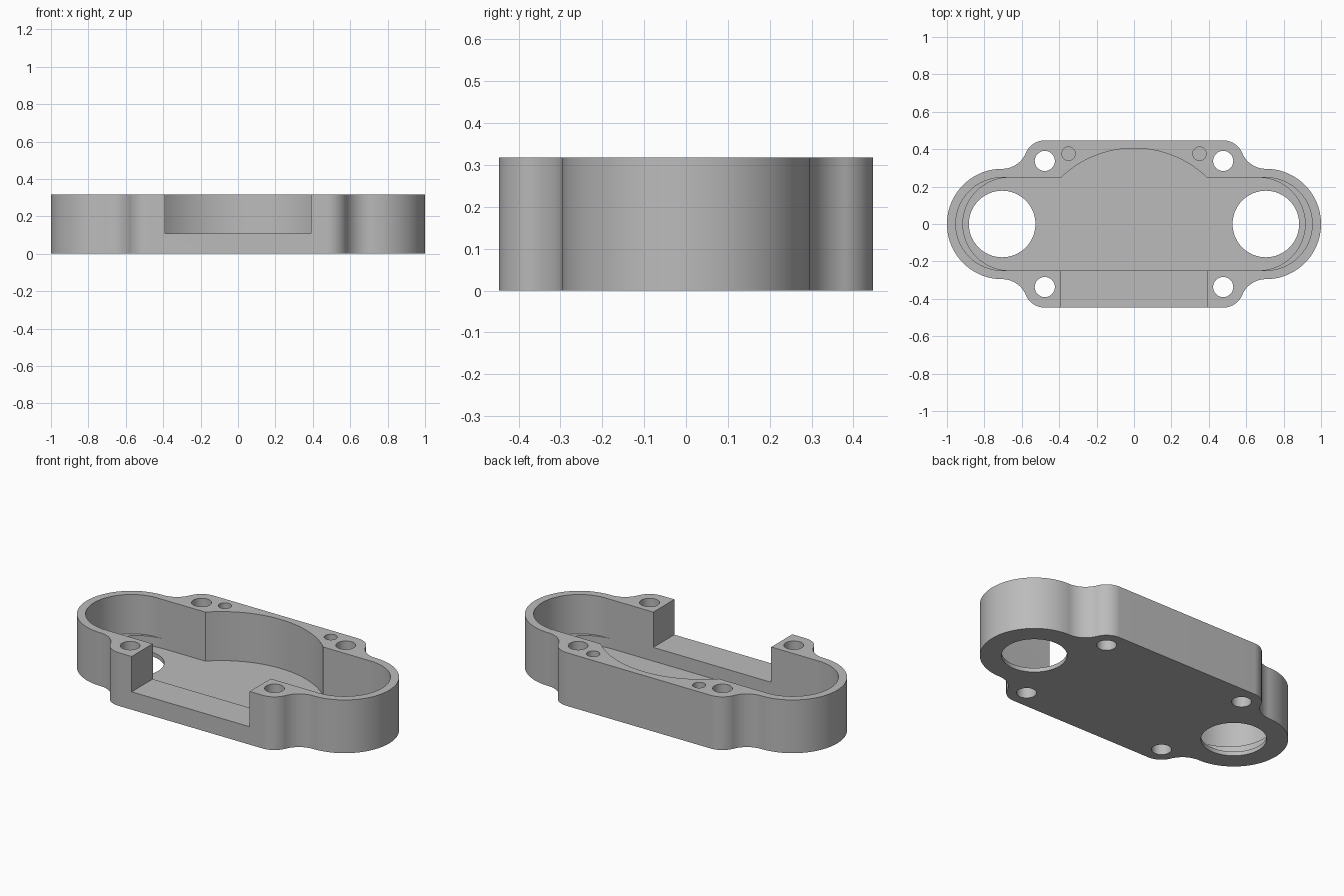
import bpy
import bmesh
from math import cos, sin, radians, hypot, atan2, degrees

HEIGHT, FLOOR, LEDGE, NOTCH = 0.318, 0.025, 0.083, 0.107
END_X, END_R = 0.705, 0.295          # rounded ends
EAR_X, EAR_Y, EAR_R = 0.477, 0.337, 0.11
POCKET_R = 0.248
OPEN = HEIGHT + 0.1                  # cutters rise past the rim

cube = bpy.data.objects.get("Cube")
if cube:
    bpy.data.objects.remove(cube, do_unlink=True)

grey = bpy.data.materials.new("plain_grey")
grey.use_nodes = True
colour = (0.5, 0.5, 0.5, 1)
grey.diffuse_color = colour
grey.node_tree.nodes["Principled BSDF"].inputs["Base Color"].default_value = colour


def arc(cx, cy, r, start, end, n=24):
    steps = [radians(start + (end - start) * i / n) for i in range(n + 1)]
    return [(cx + r * cos(a), cy + r * sin(a)) for a in steps]


def prism(name, outline, z0, z1):
    """Extrude a closed counter-clockwise outline from z0 to z1."""
    points = []
    for p in outline:
        if not points or hypot(p[0] - points[-1][0], p[1] - points[-1][1]) > 1e-5:
            points.append(p)
    if hypot(points[0][0] - points[-1][0], points[0][1] - points[-1][1]) < 1e-5:
        points.pop()
    bm = bmesh.new()
    base = bm.faces.new([bm.verts.new((x, y, z0)) for x, y in points])
    top = bmesh.ops.extrude_face_region(bm, geom=[base])["geom"]
    verts = [v for v in top if isinstance(v, bmesh.types.BMVert)]
    bmesh.ops.translate(bm, verts=verts, vec=(0, 0, z1 - z0))
    bmesh.ops.recalc_face_normals(bm, faces=bm.faces)
    mesh = bpy.data.meshes.new(name)
    bm.to_mesh(mesh)
    bm.free()
    mesh.materials.append(grey)
    obj = bpy.data.objects.new(name, mesh)
    bpy.context.collection.objects.link(obj)
    return obj


def cut(target, outline, z0, z1=OPEN):
    cutter = prism("cutter", outline, z0, z1)
    cutter.hide_render = True
    mod = target.modifiers.new("cut", 'BOOLEAN')
    mod.operation, mod.solver, mod.object = 'DIFFERENCE', 'EXACT', cutter
    bpy.ops.object.modifier_apply(modifier=mod.name)
    bpy.data.objects.remove(cutter, do_unlink=True)


def stadium(cx, r):
    return arc(cx, 0, r, -90, 90, 48) + arc(-cx, 0, r, 90, 270, 48)


# Outer body: round ends flowing through concave fillets into four ears
dx, dy = END_X - EAR_X, EAR_Y - END_R
fillet = (dx**2 + dy**2 - EAR_R**2) / (2 * (EAR_R + dy))
bend = degrees(atan2(END_R + fillet - EAR_Y, dx))
quarter = (arc(END_X, 0, END_R, 0, 90, 40)
           + arc(END_X, END_R + fillet, fillet, -90, bend - 180)
           + arc(EAR_X, EAR_Y, EAR_R, bend, 90))
half = quarter + [(-x, y) for x, y in reversed(quarter)]
body = prism("housing_body", half + [(x, -y) for x, y in reversed(half)], 0, HEIGHT)
bpy.context.view_layer.objects.active = body
body.select_set(True)

# Main pocket, with a crescent ledge left at each end
cut(body, stadium(END_X, POCKET_R), LEDGE)
cut(body, stadium(0.667, POCKET_R), FLOOR)

# Bowed recess in the back wall
bow_x, bow_top = 0.39, 0.405
sag = bow_top - POCKET_R
bow_r = (bow_x**2 + sag**2) / (2 * sag)
bow_y = bow_top - bow_r
edge = degrees(atan2(POCKET_R - bow_y, bow_x))
cut(body, arc(0, bow_y, bow_r, edge, 180 - edge, 48) + [(-bow_x, 0), (bow_x, 0)], FLOOR)

# Wide notch through the front wall
cut(body, [(-bow_x, -0.6), (bow_x, -0.6), (bow_x, -0.1), (-bow_x, -0.1)], NOTCH)

# Large end holes, ear bolt holes and blind pin holes
for side in (-1, 1):
    cut(body, arc(side * END_X, 0, 0.178, 0, 360, 64), -0.1)
    for y in (-EAR_Y, EAR_Y):
        cut(body, arc(side * EAR_X, y, 0.054, 0, 360, 32), -0.1)
    cut(body, arc(side * 0.35, 0.376, 0.036, 0, 360, 28), 0.12)

bpy.ops.object.shade_smooth_by_angle(angle=radians(25))
